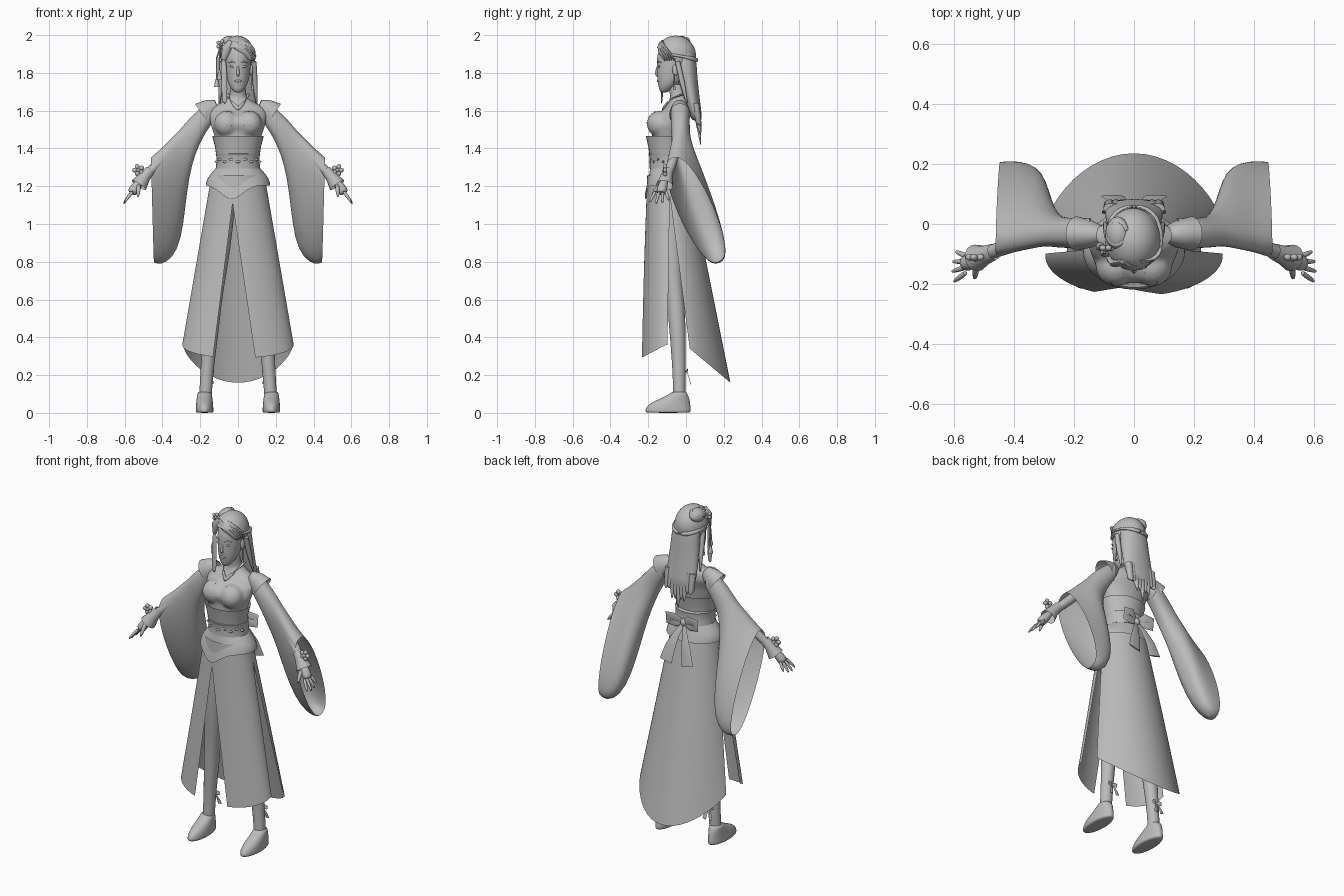
import bpy, bmesh, math
from mathutils import Vector

if "Cube" in bpy.data.objects:
    bpy.data.objects.remove(bpy.data.objects["Cube"])

TINT = (0.5, 0.5, 0.5, 1)
grey = bpy.data.materials.new("plain_grey")
grey.use_nodes = True
grey.diffuse_color = TINT
grey.node_tree.nodes["Principled BSDF"].inputs["Base Color"].default_value = TINT


def finish(ob, mirror=False, smooth=0):
    """Material, mirroring, subdivision and shading shared by every part."""
    ob.data.materials.clear()
    ob.data.materials.append(grey)
    bpy.ops.object.select_all(action='DESELECT')
    ob.select_set(True)
    bpy.context.view_layer.objects.active = ob
    bpy.ops.object.mode_set(mode='EDIT')
    bpy.ops.mesh.select_all(action='SELECT')
    bpy.ops.mesh.normals_make_consistent(inside=False)
    bpy.ops.object.mode_set(mode='OBJECT')
    bpy.ops.object.shade_smooth_by_angle(angle=math.radians(50))
    if mirror:
        ob.modifiers.new("Mirror", 'MIRROR')
    if smooth:
        ob.modifiers.new("Subdivision", 'SUBSURF').levels = smooth
    return ob


def skin(name, rows, closed=True, caps=True, **options):
    """Bridge equal rows of points into a surface."""
    n = len(rows[0])
    verts = [tuple(p) for row in rows for p in row]
    faces = []
    for r in range(len(rows) - 1):
        for i in range(n if closed else n - 1):
            j = (i + 1) % n
            faces.append((r * n + i, r * n + j, (r + 1) * n + j, (r + 1) * n + i))
    if closed and caps:
        faces += [tuple(range(n)), tuple(range(len(verts) - n, len(verts)))]
    mesh = bpy.data.meshes.new(name)
    mesh.from_pydata(verts, [], faces)
    ob = bpy.data.objects.new(name, mesh)
    bpy.context.collection.objects.link(ob)
    return finish(ob, **options)


def stack(name, rings, x=0, n=24, **options):
    """Loft of level ellipses, each given as height, y, half width, half depth."""
    rows = [[(x + w * math.cos(math.tau * i / n), y + d * math.sin(math.tau * i / n), z)
             for i in range(n)] for z, y, w, d in rings]
    return skin(name, rows, **options)


def tube(name, points, radii, flat=1, n=10, **options):
    """Round or flattened tube along a path."""
    pts = [Vector(p) for p in points]
    rows = []
    for i, p in enumerate(pts):
        t = (pts[min(i + 1, len(pts) - 1)] - pts[max(i - 1, 0)]).normalized()
        ref = Vector((0, 1, 0)) if abs(t.y) < 0.9 else Vector((0, 0, 1))
        side = t.cross(ref).normalized()
        out = t.cross(side)
        rows.append([p + radii[i] * (side * math.cos(math.tau * k / n)
                                     + out * flat * math.sin(math.tau * k / n)) for k in range(n)])
    return skin(name, rows, **options)


def ball(name, centre, size, tilt=0, detail=20, **options):
    bpy.ops.mesh.primitive_uv_sphere_add(segments=detail, ring_count=detail // 2, location=(0, 0, 0))
    ob = bpy.context.object
    ob.name = name
    for v in ob.data.vertices:
        p = Vector([a * b for a, b in zip(v.co, size)])
        x = p.x * math.cos(tilt) + p.z * math.sin(tilt)
        z = p.z * math.cos(tilt) - p.x * math.sin(tilt)
        v.co = Vector(centre) + Vector((x, p.y, z))
    return finish(ob, **options)


def flower(name, centre, size, **options):
    for k in range(5):
        a = math.tau * k / 5
        ball(f"{name}_petal_{k}", (centre[0] + size * math.cos(a), centre[1] - size * 0.3,
             centre[2] + size * math.sin(a)), (size * 0.75, size * 0.6, size * 0.65), tilt=-a, **options)
    ball(name + "_heart", (centre[0], centre[1] - size * 0.6, centre[2]), [size * 0.5] * 3, **options)


def bow(name, centre, s, mirror):
    """Ribbon bow with two loops, two tails and a knot."""
    c = Vector(centre)
    for sign in (-1, 1):
        loop = [(0, 0, 0), (0.6, 0.3, 0.4), (1.1, 0.3, 0.35), (1.1, 0.2, -0.05), (0.6, 0.15, -0.1), (0, 0, 0)]
        tail = [(0, 0, 0), (0.35, 0.4, -0.8), (0.65, 0.7, -1.7), (0.9, 0.9, -2.8)]
        for part, path, radii in (("loop", loop, [0.15, 0.3, 0.35, 0.35, 0.3, 0.15]),
                                  ("tail", tail, [0.12, 0.25, 0.4, 0.5])):
            pts = [c + s * Vector((sign * x, y, z)) for x, y, z in path]
            tube(f"{name}_{part}_{sign}", pts, [r * s for r in radii], flat=0.12, mirror=mirror)
    ball(name + "_knot", centre, (0.25 * s, 0.25 * s, 0.3 * s), mirror=mirror)


# Torso and neck, fused with the bust into one smooth bodice
torso = stack("torso", [(1.2, -.09, .115, .09), (1.3, -.09, .1, .085), (1.38, -.095, .105, .082),
              (1.45, -.095, .12, .086), (1.52, -.09, .143, .092), (1.58, -.06, .155, .082), (1.62, -.045, .137, .064),
              (1.645, -.04, .085, .052), (1.67, -.04, .047, .044), (1.74, -.055, .038, .04)], n=40)
bust = [ball("bust", (x, y, 1.53), (w, .068, h)) for x, y, w, h in
        ((-.06, -.14, .068, .07), (.06, -.14, .068, .07), (0, -.13, .085, .058), (0, -.1, .12, .08))]
bpy.ops.object.select_all(action='DESELECT')
for part in [torso] + bust:
    part.select_set(True)
bpy.context.view_layer.objects.active = torso
bpy.ops.object.join()
remesh = torso.modifiers.new("Remesh", 'REMESH')
remesh.mode, remesh.voxel_size, remesh.use_smooth_shade = 'VOXEL', .009, True
torso.modifiers.new("Smooth", 'SMOOTH').iterations = 6

tube("collar_edge", [(.05, .002, 1.69), (.053, -.06, 1.675), (.033, -.1, 1.645), (-.008, -.13, 1.6)],
     [.01, .012, .012, .01], flat=.5, mirror=True, smooth=1)
trim = tube("chest_trim", [(.012, -.2, 1.51), (.04, -.21, 1.53), (.085, -.2, 1.56), (.07, -.18, 1.595),
            (.03, -.155, 1.6), (.045, -.17, 1.58)], [.004] * 6, smooth=2)
wrap = trim.modifiers.new("Shrinkwrap", 'SHRINKWRAP')
wrap.target, wrap.wrap_mode, wrap.offset = torso, 'ABOVE_SURFACE', .003
trim.modifiers.new("Mirror", 'MIRROR')

# Waist wrap and belt
stack("waist_wrap", [(1.36, -.098, .115, .094), (1.41, -.1, .122, .1), (1.465, -.1, .136, .112)], n=32, caps=False)
stack("belt", [(1.29, -.088, .112, .095), (1.295, -.088, .118, .105), (1.32, -.09, .115, .102),
               (1.355, -.092, .114, .102), (1.37, -.093, .118, .106), (1.375, -.093, .112, .095)], n=32)
for k in range(9):
    a = math.pi * (k + 1) / 10
    ball(f"belt_bead_{k}", (.115 * math.cos(a), -.09 - .1 * math.sin(a), 1.33 + .012 * (k % 2)),
         (.014, .006, .007))
bow("back_bow", (0, .02, 1.31), .08, False)


# Hip wrap with an uneven front hem
def hip_row(t, n=40):
    row = []
    for i in range(n):
        a = math.tau * i / n
        x, y = math.cos(a), math.sin(a)
        hem = 1.205 - (.075 * max(0, -y) * math.exp(-((x + .22) / .5) ** 2))
        w = .113 + .057 * math.sin(t * math.pi / 2)
        d = .1 + .03 * t
        row.append((w * x, -.088 + d * y, 1.3 + (hem - 1.3) * t))
    return row


skin("hip_wrap", [hip_row(k / 6) for k in range(7)], caps=False)


# Skirt panels: a rounded back and two fronts parted in the middle
def lerp(a, b, t):
    return a + (b - a) * t


def panel(name, angles, centre, width, depth, hem, side=1, taper=1, n=25):
    rows = []
    for k in range(13):
        t = k / 12
        first, last = angles(t)
        row = []
        for i in range(n):
            a = lerp(first, last, i / (n - 1))
            bulge = math.copysign(abs(math.sin(a)) ** lerp(1, taper, t), math.sin(a))
            row.append((side * lerp(*width, t) * math.cos(a), lerp(*centre, t) + lerp(*depth, t) * bulge,
                        lerp(1.26, hem(a), t)))
        rows.append(row)
    skin(name, rows, closed=False)


panel("skirt_back", lambda t: (0, math.pi), (-.1, .02), (.14, .285), (.115, .215),
      lambda a: .34 - .18 * abs(math.sin(a)) ** 1.5, taper=1.5)
for side, label, top, low in ((1, "left", -.05, .09), (-1, "right", .01, .13)):
    panel("skirt_front_" + label, lambda t: (.05, -math.acos(lerp(top, low, t) / lerp(.14, .29, t))),
          (-.09, -.105), (.14, .295), (.115, .135), lambda a: .36 + .07 * math.sin(min(a, 0)), side)

# Legs, shoes and ankle bows
tube("leg", [(.075, -.085, 1.25), (.09, -.08, 1), (.115, -.07, .72), (.13, -.055, .6), (.145, -.045, .45),
             (.162, -.037, .25), (.172, -.035, .1), (.175, -.04, .05)],
     [.07, .07, .052, .045, .046, .035, .034, .034], n=16, mirror=True, smooth=1)
stack("shoe", [(0, -.095, .044, .118), (.006, -.095, .047, .121), (.025, -.095, .047, .121),
               (.05, -.085, .045, .108), (.075, -.06, .042, .079), (.095, -.042, .039, .052),
               (.115, -.036, .036, .038)], x=.177, mirror=True, smooth=1)
bow("ankle_bow", (.16, .002, .22), .024, True)


# Wide hanging sleeves: each ring runs from a top point to a bottom point
sleeve = [((.15, -.03, 1.645), (.14, -.03, 1.53), .05), ((.21, -.03, 1.605), (.18, -.03, 1.47), .05),
          ((.27, -.035, 1.545), (.225, -.025, 1.38), .05), ((.31, -.042, 1.495), (.26, .02, 1.25), .055),
          ((.345, -.052, 1.46), (.28, .085, 1.08), .07), ((.38, -.06, 1.425), (.3, .145, .92), .08),
          ((.415, -.067, 1.39), (.345, .175, .82), .088), ((.445, -.072, 1.365), (.41, .18, .785), .092),
          ((.46, -.075, 1.35), (.445, .175, .8), .092)]


def sleeve_ring(top, low, w, n=32):
    top, low = Vector(top), Vector(low)
    across = Vector((0, top.z - low.z, low.y - top.y)).normalized() * w
    half = (top - low) / 2
    ring = []
    for i in range(n):
        c, s = math.cos(math.tau * i / n), math.sin(math.tau * i / n)
        ring.append((top + low) / 2 + half * c + across * math.copysign(abs(s) ** .8, s))
    return ring


skin("sleeve", [sleeve_ring(*ring) for ring in sleeve], caps=False, mirror=True, smooth=1)
tube("shoulder_cap", [(.11, -.035, 1.625), (.145, -.033, 1.61), (.175, -.032, 1.59), (.19, -.032, 1.58)],
     [.035, .056, .063, .068], flat=.85, n=20, caps=False, mirror=True, smooth=1)

# Forearm, cuff, wrist flower and hand
tube("forearm", [(.3, -.04, 1.45), (.4, -.066, 1.345), (.46, -.088, 1.285), (.52, -.11, 1.225)],
     [.03, .028, .026, .021], mirror=True, smooth=1)
tube("cuff", [(.465, -.092, 1.285), (.495, -.103, 1.25), (.525, -.113, 1.205)], [.027, .032, .045],
     caps=False, n=16, mirror=True)
flower("wrist_flower", (.527, -.105, 1.285), .019, mirror=True)
tube("palm", [(.505, -.11, 1.24), (.53, -.12, 1.21), (.555, -.13, 1.175), (.565, -.132, 1.16)],
     [.018, .026, .03, .024], mirror=True, smooth=1)
for k in range(4):
    y, reach = -.108 - .017 * k, (.04, .052, .056, .048)[k]
    spread = -.01 * (k - 1)
    tube(f"finger_{k}", [(.555, y, 1.175), (.558 + reach * .5, y + spread, 1.172 - reach * .6),
                         (.558 + reach * .9, y + spread * 1.7, 1.17 - reach * 1.2)], [.01, .009, .005],
         mirror=True, smooth=1)
tube("thumb", [(.525, -.135, 1.21), (.527, -.165, 1.175), (.53, -.183, 1.14)], [.014, .011, .006],
     mirror=True, smooth=1)

# Head and face
stack("head", [(1.695, -.118, .012, .012), (1.705, -.113, .028, .028), (1.73, -.098, .047, .048),
               (1.77, -.08, .06, .074), (1.82, -.07, .066, .084), (1.87, -.06, .07, .096),
               (1.92, -.055, .07, .094), (1.97, -.05, .045, .06)], smooth=1)
tube("nose", [(0, -.148, 1.845), (0, -.154, 1.815), (0, -.159, 1.793), (0, -.148, 1.782)],
     [.005, .007, .01, .007], smooth=1)
ball("lips", (0, -.147, 1.757), (.018, .007, .007))
ball("eye", (.03, -.143, 1.833), (.014, .005, .006), tilt=-.15, mirror=True)
tube("eyebrow", [(.014, -.152, 1.853), (.032, -.147, 1.86), (.052, -.13, 1.854)], [.002, .003, .002],
     mirror=True)
ball("ear", (.07, -.055, 1.815), (.01, .018, .03), mirror=True)
tube("earring", [(.074, -.06, 1.79), (.076, -.062, 1.74), (.076, -.062, 1.71)], [.003, .004, .008], mirror=True)

# Hair: open cap, long fall with ragged tips, swept fringe, locks and bun
cap = ball("hair_cap", (-.003, -.055, 1.89), (.091, .108, .107), detail=48)
bm = bmesh.new()
bm.from_mesh(cap.data)
face_opening = [f for f in bm.faces if f.calc_center_median().y < -.06
                and f.calc_center_median().z < 1.925 + .75 * (f.calc_center_median().y + .06) ** 2
                - .9 * max(0, f.calc_center_median().y + .12)]
bmesh.ops.delete(bm, geom=face_opening, context='FACES')
bm.to_mesh(cap.data)
bm.free()
stack("long_hair", [(1.95, -.02, .06, .05), (1.88, -.005, .086, .06), (1.8, .003, .09, .056), (1.7, .022, .096, .046),
                    (1.6, .045, .098, .036), (1.54, .06, .09, .028)], smooth=1)
for k in range(9):
    x = -.08 + .02 * k
    drop = 1.42 + .1 * abs(k - 4) / 4 + .03 * (k % 2)
    tube(f"hair_tip_{k}", [(x, .052, 1.64), (x, .066, 1.54), (x * 1.02, .078, drop)], [.022, .02, .003], flat=.8)
for k in range(5):
    tube(f"fringe_{k}", [(-.045 + .012 * k, -.12, 1.965), (-.005 + .018 * k, -.15 + .006 * k, 1.94),
                         (.045 + .009 * k, -.135 + .014 * k, 1.905), (.074 + .003 * k, -.108 + .012 * k, 1.86)],
         [.016, .021, .018, .006], flat=.4, smooth=1)
tube("fringe_right", [(-.035, -.125, 1.965), (-.06, -.132, 1.93), (-.078, -.113, 1.87)], [.016, .024, .014], flat=.5)
tube("hair_band", [(.08, -.1, 1.9), (.091, -.04, 1.89), (.08, .02, 1.88), (.045, .052, 1.87), (0, .06, 1.865)],
     [.01, .012, .012, .012, .012], flat=.7, mirror=True, smooth=1)
tube("right_lock", [(-.077, -.115, 1.88), (-.074, -.122, 1.8), (-.072, -.125, 1.72), (-.07, -.13, 1.63)],
     [.014, .016, .017, .013], flat=.35, smooth=1)
tube("side_lock", [(.084, -.045, 1.86), (.09, -.02, 1.75), (.098, .005, 1.64)], [.014, .014, .004], mirror=True)
ball("bun", (-.055, -.03, 1.96), (.042, .055, .034), tilt=-.5)
swirl = [(-.057 + .034 * math.cos(a * .8), -.03 + .042 * math.sin(a * .8), 1.972 + .012 * math.cos(a * .8))
         for a in range(9)]
tube("bun_twist", swirl, [.014] * 9, smooth=1)
flower("hair_flower", (-.09, -.075, 1.95), .016)

# Hair tassels
for k, (x, y, low) in enumerate([(-.112, -.075, 1.76), (-.098, -.095, 1.8)]):
    tube(f"tassel_cord_{k}", [(-.09, y, 1.95), (x, y, 1.88), (x, y, low)], [.004] * 3)
    tube(f"tassel_{k}", [(x, y, low + .01), (x, y, low - .012), (x, y, low - .035)], [.005, .011, .015])
